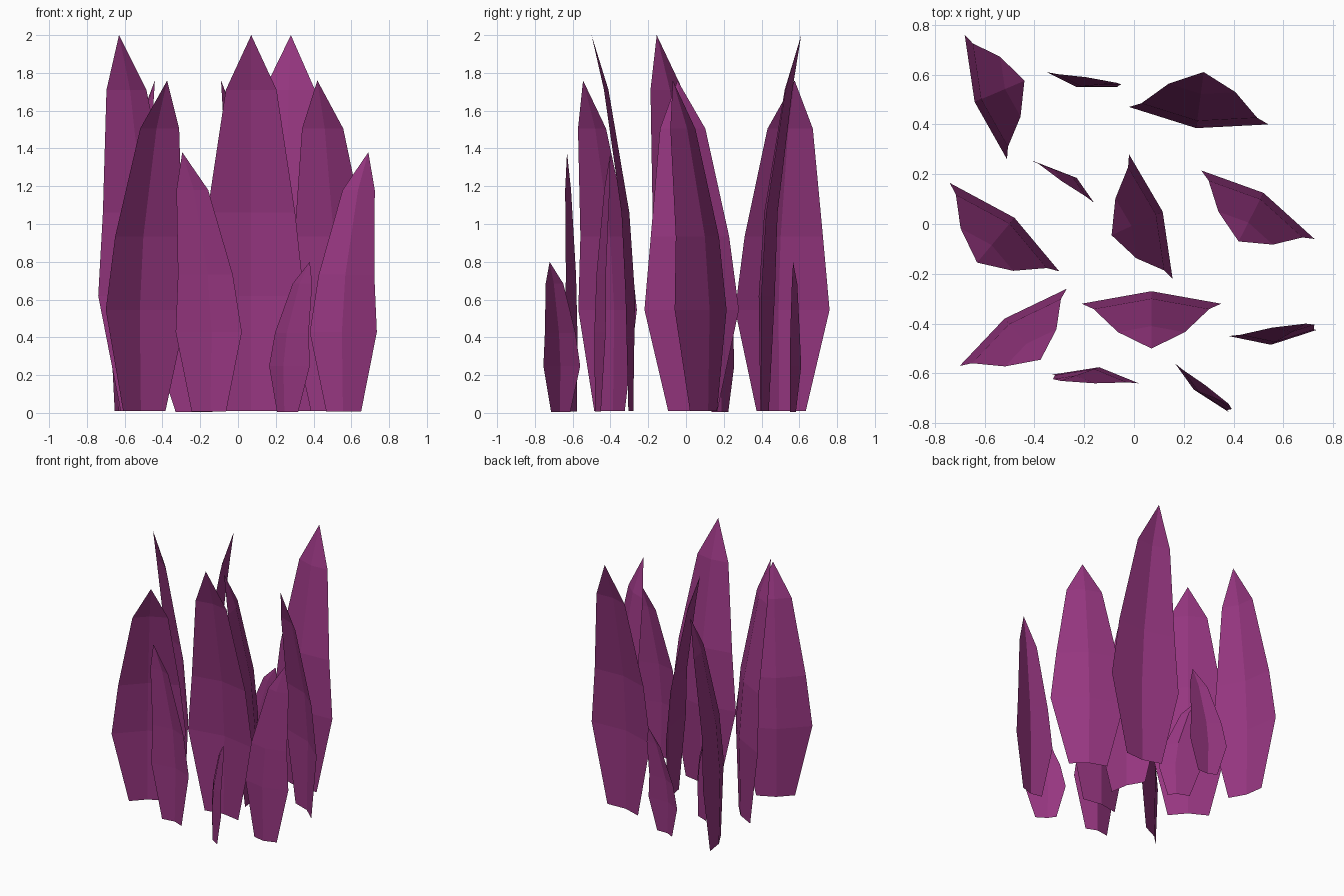
import bpy
import bmesh
from mathutils import Vector

if "Cube" in bpy.data.objects:
    bpy.data.objects.remove(bpy.data.objects["Cube"])

purple = bpy.data.materials.new("plum_purple")
purple.diffuse_color = (0.305, 0.037, 0.216, 1)
purple.use_nodes = True
purple.node_tree.nodes["Principled BSDF"].inputs["Base Color"].default_value = purple.diffuse_color

# Rows up a leaf: height fraction, width fraction, lean towards the tip
ROWS = [(0.005, 0.52, 0.04), (0.31, 1.0, 0.0), (0.53, 0.83, 0.13), (0.855, 0.48, 0.61)]


def leaf(name, height, left, right, fold, tip):
    """Folded open sheet: both edges and the fold are given at its widest row."""
    left, right, fold, tip = (Vector(p) for p in (left, right, fold, tip))
    bm = bmesh.new()
    rows = []
    for h, w, lean in ROWS:
        mid = fold.lerp(tip, lean)
        pts = (mid + (left - fold) * w, mid, mid + (right - fold) * w)
        rows.append([bm.verts.new((p.x, p.y, h * height)) for p in pts])
    for low, high in zip(rows, rows[1:]):
        for i in range(2):
            bm.faces.new((low[i], low[i + 1], high[i + 1], high[i]))
    point = bm.verts.new((tip.x, tip.y, height))
    for i in range(2):
        bm.faces.new((rows[-1][i], rows[-1][i + 1], point))
    mesh = bpy.data.meshes.new(name)
    bm.to_mesh(mesh)
    bm.free()
    mesh.materials.append(purple)
    bpy.context.collection.objects.link(bpy.data.objects.new(name, mesh))


# Tall leaves
leaf("tall_leaf_front", 2.0, (-0.21, -0.32), (0.35, -0.32), (0.07, -0.27), (0.07, -0.50))
leaf("tall_leaf_back", 2.0, (0.54, 0.40), (-0.02, 0.47), (0.25, 0.385), (0.28, 0.61))
leaf("tall_leaf_left", 2.0, (-0.74, 0.165), (-0.30, -0.19), (-0.48, 0.025), (-0.63, -0.155))

# Medium leaves
leaf("medium_leaf_back", 1.76, (-0.51, 0.26), (-0.68, 0.76), (-0.64, 0.49), (-0.44, 0.575))
leaf("medium_leaf_centre", 1.76, (-0.02, 0.28), (0.155, -0.22), (0.115, 0.05), (-0.09, -0.045))
leaf("medium_leaf_right", 1.76, (0.27, 0.215), (0.725, -0.06), (0.52, 0.125), (0.42, -0.07))
leaf("medium_leaf_front", 1.76, (-0.70, -0.57), (-0.27, -0.26), (-0.52, -0.38), (-0.375, -0.545))

# Short leaves leaning sideways
leaf("short_leaf_right", 1.38, (0.735, -0.425), (0.38, -0.45), (0.55, -0.485), (0.69, -0.40))
leaf("short_leaf_front", 1.38, (-0.33, -0.605), (0.02, -0.64), (-0.14, -0.575), (-0.295, -0.63))

# Smallest leaves
leaf("small_leaf_back", 0.8, (-0.06, 0.55), (-0.35, 0.61), (-0.23, 0.55), (-0.07, 0.567))
leaf("small_leaf_middle", 0.8, (-0.41, 0.255), (-0.16, 0.085), (-0.23, 0.185), (-0.385, 0.243))
leaf("small_leaf_front", 0.8, (0.38, -0.755), (0.165, -0.56), (0.24, -0.665), (0.38, -0.722))
